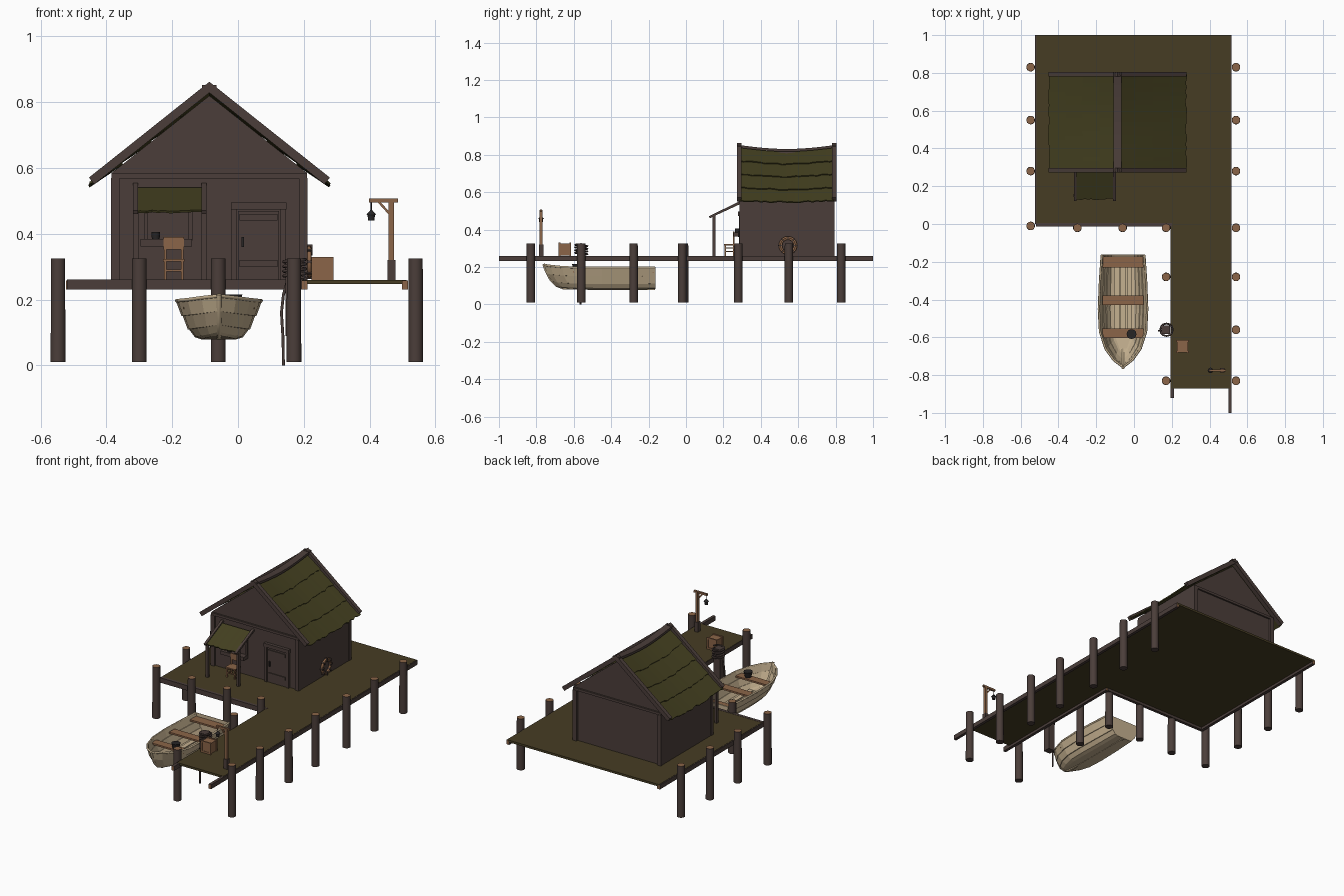
import bpy, bmesh, math, random
from mathutils import Vector

random.seed(4)
if "Cube" in bpy.data.objects:
    bpy.data.objects.remove(bpy.data.objects["Cube"], do_unlink=True)


def material(name, rgb):
    m = bpy.data.materials.new(name)
    m.use_nodes = True
    m.diffuse_color = (*rgb, 1)
    m.node_tree.nodes["Principled BSDF"].inputs["Base Color"].default_value = (*rgb, 1)
    return m


BROWN = material("dark brown timber", (.07, .048, .042))
DECK = material("mossy deck", (.062, .046, .017))
MOSS = material("mossy shingle", (.056, .05, .014))
WOOD = material("fresh wood", (.26, .13, .065))
CREAM = material("pale boat paint", (.56, .44, .28))
IRON = material("black iron", (.02, .018, .018))


def finish(name, bm, *mats):
    me = bpy.data.meshes.new(name)
    bmesh.ops.recalc_face_normals(bm, faces=bm.faces)
    bm.to_mesh(me)
    bm.free()
    ob = bpy.data.objects.new(name, me)
    for m in mats:
        me.materials.append(m)
    bpy.context.collection.objects.link(ob)
    return ob


def bar(name, mat, a, b, w, h, end=None):
    """Rectangular timber from a to b; w is sideways, h is upright."""
    a, b = Vector(a), Vector(b)
    d = (b - a).normalized()
    side = d.cross((0, 0, 1)) if abs(d.z) < .99 else Vector((1, 0, 0))
    side = side.normalized()
    up = side.cross(d)
    bm = bmesh.new()
    rings = [[bm.verts.new(p + side * i * w / 2 + up * j * h / 2)
              for i, j in ((-1, -1), (1, -1), (1, 1), (-1, 1))] for p in (a, b)]
    for r in rings:
        bm.faces.new(r).material_index = 1 if end else 0
    for k in range(4):
        n = (k + 1) % 4
        bm.faces.new((rings[0][k], rings[0][n], rings[1][n], rings[1][k]))
    return finish(name, bm, mat, end or mat)


def box(name, mat, x, y, z):
    return bar(name, mat, ((x[0] + x[1]) / 2, y[0], (z[0] + z[1]) / 2),
               ((x[0] + x[1]) / 2, y[1], (z[0] + z[1]) / 2), x[1] - x[0], z[1] - z[0])


def tub(name, mat, x, y, z0, z1, r0, r1, top=None, sides=14):
    bm = bmesh.new()
    bmesh.ops.create_cone(bm, cap_ends=True, segments=sides, radius1=r0, radius2=r1, depth=z1 - z0)
    for f in bm.faces:
        f.smooth = abs(f.normal.z) < .9
        f.material_index = int(f.normal.z > .9)
    bmesh.ops.translate(bm, verts=bm.verts, vec=(x, y, (z0 + z1) / 2))
    return finish(name, bm, mat, top or mat)


def rope(name, mat, pts, r):
    cu = bpy.data.curves.new(name, "CURVE")
    cu.dimensions, cu.bevel_depth, cu.bevel_resolution = "3D", r, 1
    cu.use_fill_caps = True
    s = cu.splines.new("POLY")
    s.points.add(len(pts) - 1)
    for p, co in zip(s.points, pts):
        p.co = (*co, 1)
    cu.materials.append(mat)
    ob = bpy.data.objects.new(name, cu)
    bpy.context.collection.objects.link(ob)
    bpy.ops.object.select_all(action="DESELECT")
    ob.select_set(True)
    bpy.context.view_layer.objects.active = ob
    bpy.ops.object.convert(target="MESH")


def shingles(name, mat, point, rows, lift, ragged, n=22):
    """Overlapping ragged courses; point(s, t) runs along and down the slope."""
    bm = bmesh.new()
    for k in range(rows):
        t0, t1 = k / rows, (k + 1) / rows + .02
        strip = []
        for i in range(n + 1):
            s, t = i / n, t1 + random.uniform(-ragged, ragged)
            strip.append((bm.verts.new(point(s, t0)),
                          bm.verts.new(point(s, t) + Vector((0, 0, lift)))))
        for p, q in zip(strip, strip[1:]):
            bm.faces.new((p[0], q[0], q[1], p[1]))
    ob = finish(name, bm, mat)
    mod = ob.modifiers.new("thickness", "SOLIDIFY")
    mod.thickness, mod.offset = .007, 0


# Deck, pier and edge beams
box("main_deck", DECK, (-.517, .512), (0, 1), (.247, .26))
box("pier_deck", DECK, (.195, .512), (-.87, .01), (.247, .26))
for name, x, y0, y1 in (("right_beam", -.514, 0, 1), ("left_beam", .508, -1, 1),
                        ("pier_inner_beam", .202, -.92, 0)):
    bar(name, BROWN, (x, y0, .245), (x, y1, .245), .018, .027, WOOD)
bar("front_beam", BROWN, (-.52, -.004, .246), (.2, -.004, .246), .018, .03, WOOD)

# Piles
piles = [(.54, y) for y in (.83, .55, .28, -.02, -.28, -.56, -.83)]
piles += [(-.547, y) for y in (.83, .55, .28, -.01)]
piles += [(x, -.02) for x in (-.3, -.06, .17)] + [(.17, -.28), (.17, -.83)]
for x, y in piles:
    tub("pile", BROWN, x, y, .01, .325, .023, .022, WOOD)

# House walls with gable ends
CX, W, Y0, Y1 = -.087, .297, .297, .783
bm = bmesh.new()
outline = ((-W, .25), (W, .25), (W, .585), (0, .82), (-W, .585))
gables = [[bm.verts.new((CX + x, y, z)) for x, z in outline] for y in (Y0, Y1)]
for g in gables:
    bm.faces.new(g)
for k in range(5):
    n = (k + 1) % 5
    bm.faces.new((gables[0][k], gables[0][n], gables[1][n], gables[1][k]))
finish("house_walls", bm, BROWN)
for y in (Y0, Y1):
    box("wall_plate", BROWN, (CX - W, CX + W), (y - .01, y + .01), (.568, .583))
    for s in (-1, 1):
        x = CX + s * (W - .011)
        box("corner_post", BROWN, (x - .013, x + .013), (y - .012, y + .012), (.26, .57))

# Sagging shingled roof, gable boards and ridge
def sag(s):
    return -.022 * math.sin(math.pi * s)


for side in (-1, 1):
    shingles("roof_shingles", MOSS, lambda s, t: Vector(
        (CX + side * .355 * t, .285 + .507 * s, .836 - .283 * t + sag(s) * (1 - .6 * t))), 4, .008, .012)
    for y in (.284, .792):
        bar("gable_board", BROWN, (CX - side * .008, y, .852), (CX + side * .358, y, .561), .024, .026)
    for i in range(8):
        a, b = i / 8, (i + 1) / 8
        bar("ridge_board", BROWN, (CX + side * .011, .275 + .53 * a, .846 + sag(a)),
            (CX + side * .011, .275 + .53 * b, .846 + sag(b)), .022, .014)

# Door
box("door", BROWN, (0, .125), (.288, .3), (.26, .47))
for x in (-.012, .137):
    box("door_jamb", BROWN, (x - .008, x + .008), (.283, .3), (.26, .476))
box("door_lintel", BROWN, (-.022, .147), (.278, .3), (.474, .496))
for z in (.3, .44):
    box("door_batten", BROWN, (.005, .12), (.283, .29), (z, z + .02))
box("door_handle", IRON, (.011, .018), (.278, .29), (.36, .39))

# Serving hatch, counter and pot
for x in (-.28, -.145):
    box("hatch_frame", BROWN, (x - .006, x + .006), (.285, .3), (.38, .53))
box("hatch_shutter", BROWN, (-.274, -.151), (.292, .3), (.38, .53))
box("counter", BROWN, (-.297, -.14), (.255, .3), (.362, .384))
tub("counter_pot", IRON, -.25, .275, .384, .405, .012, .014)

# Awning on two posts
shingles("awning_cover", MOSS, lambda s, t: Vector(
    (-.315 + .215 * s, .285 - .15 * t, .538 - .073 * t)), 1, .004, .035, 12)
for x in (-.311, -.103):
    bar("awning_rafter", BROWN, (x, .295, .549), (x, .125, .466), .015, .012)
    box("awning_post", BROWN, (x - .008, x + .008), (.142, .158), (.26, .475))

# Chair
for x in (-.221, -.169):
    box("chair_front_leg", WOOD, (x - .004, x + .004), (.206, .214), (.26, .318))
    box("chair_back_leg", WOOD, (x - .004, x + .004), (.251, .259), (.26, .385))
    for z in (.28, .3):
        box("chair_side_rail", WOOD, (x - .003, x + .003), (.21, .255), (z, z + .005))
box("chair_seat", WOOD, (-.228, -.162), (.203, .262), (.316, .323))
box("chair_back", WOOD, (-.226, -.164), (.251, .258), (.352, .39))
box("chair_rail", WOOD, (-.221, -.169), (.207, .213), (.285, .291))

# Coiled rope ring on the side wall
for r in (.036, .044):
    rope("rope_ring", WOOD, [(.217, .545 + r * math.cos(a * math.pi / 12),
         .315 + r * math.sin(a * math.pi / 12)) for a in range(25)], .006)
for k in range(8):
    a = k * math.pi / 4
    c, s = math.cos(a), math.sin(a)
    bar("ring_binding", BROWN, (.219, .545 + .03 * c, .315 + .03 * s),
        (.219, .545 + .052 * c, .315 + .052 * s), .016, .007)

# Lamp post with hanging lantern
box("lamp_base", BROWN, (.454, .478), (-.787, -.763), (.26, .32))
box("lamp_post", WOOD, (.458, .474), (-.783, -.767), (.26, .505))
box("lamp_arm", WOOD, (.398, .486), (-.781, -.769), (.495, .507))
bar("lamp_brace", WOOD, (.428, -.775, .497), (.46, -.775, .462), .007, .007)
rope("lantern_chain", IRON, [(.405, -.775, .497), (.405, -.775, .47)], .002)
tub("lantern_body", IRON, .405, -.775, .44, .458, .01, .011, sides=8)
tub("lantern_cap", IRON, .405, -.775, .458, .472, .015, .003, sides=8)

# Crate
box("crate", WOOD, (.227, .287), (-.678, -.618), (.262, .326))
for x in (.228, .286):
    for y in (-.677, -.619):
        box("crate_corner", WOOD, (x - .005, x + .005), (y - .005, y + .005), (.26, .33))
for y in (-.677, -.619):
    for z in (.26, .32):
        box("crate_slat", WOOD, (.224, .29), (y - .004, y + .004), (z, z + .01))

# Mooring post with rope
box("mooring_post", BROWN, (.145, .19), (-.582, -.538), (.09, .32))
rope("mooring_coil", BROWN, [(.172 + .033 * math.cos(a * .5236), -.56 + .033 * math.sin(a * .5236),
     .265 + .0012 * a) for a in range(49)], .005)
rope("mooring_rope", BROWN, [(.148, -.565, .25), (.138, -.565, .215), (.132, -.565, .16),
     (.137, -.565, .08), (.138, -.565, 0)], .005)

# Boat hull: stations of sheer y, keel y, half width, sheer z, keel z
BX = -.058
stations = ((-.165, -.165, .113, .2, .085), (-.3, -.3, .122, .2, .083), (-.45, -.45, .128, .2, .083),
            (-.57, -.55, .122, .2, .085), (-.66, -.61, .093, .203, .088),
            (-.72, -.66, .05, .209, .092), (-.755, -.69, .004, .214, .098))
half = ((1, 0), (.87, .4), (.84, .4), (.72, .75), (.69, .75), (.55, .95), (.4, 1))
section = [(w, k) for w, k in half] + [(-w, k) for w, k in reversed(half)]
bm = bmesh.new()
loft = [[bm.verts.new((BX + w * hw, yt + (yk - yt) * k * k, zt + (zk - zt) * k)) for w, k in section]
        for yt, yk, hw, zt, zk in stations]
for p, q in zip(loft, loft[1:]):
    for i in range(len(section) - 1):
        bm.faces.new((p[i], p[i + 1], q[i + 1], q[i]))
bm.faces.new(loft[0])
hull = finish("boat_hull", bm, CREAM)
mod = hull.modifiers.new("planking", "SOLIDIFY")
mod.thickness, mod.offset = .008, 0
for s in (-1, 1):
    rope("boat_gunwale", CREAM, [(BX + s * st[2], st[0], st[3] - .003) for st in stations], .006)
for i in (-1, 0, 1):
    box("boat_floor_board", CREAM, (BX + i * .034 - .014, BX + i * .034 + .014), (-.6, -.18), (.09, .1))
bar("boat_keel", CREAM, (BX, -.165, .083), (BX, -.66, .085), .012, .012)
rope("boat_stem", CREAM, [(BX, -.65, .085), (BX, -.69, .1), (BX, -.725, .135),
     (BX, -.748, .18), (BX, -.762, .216)], .008)
for y0, y1 in ((-.23, -.172), (-.43, -.378), (-.603, -.553)):
    box("boat_bench", WOOD, (BX - .108, BX + .108), (y0, y1), (.172, .182))
tub("boat_bucket", IRON, -.013, -.583, .182, .215, .018, .026, sides=12)
